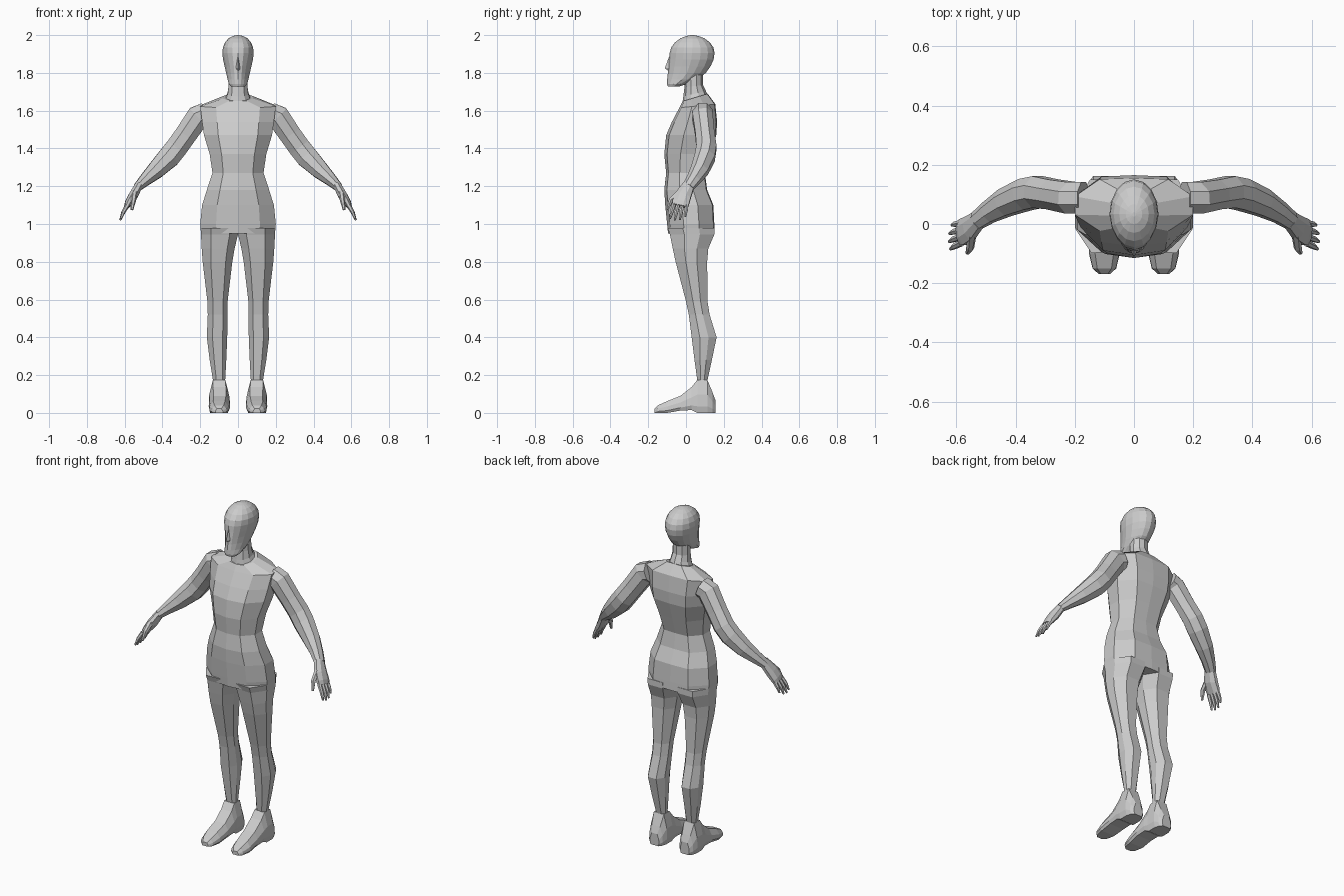
import bpy, bmesh
from math import cos, sin, pi
from mathutils import Vector


def loft(name, rings, cap=True, mirror=False):
    """Skin a list of equal-length point rings into a flat-shaded object."""
    bm = bmesh.new()
    rows = [[bm.verts.new(p) for p in r] for r in rings]
    n = len(rows[0])
    for a, b in zip(rows, rows[1:]):
        for i in range(n):
            j = (i + 1) % n
            bm.faces.new((a[i], a[j], b[j], b[i]))
    if cap:
        bm.faces.new(rows[0][::-1])
        bm.faces.new(rows[-1])
    bmesh.ops.recalc_face_normals(bm, faces=bm.faces)
    me = bpy.data.meshes.new(name)
    bm.to_mesh(me)
    bm.free()
    ob = bpy.data.objects.new(name, me)
    bpy.context.collection.objects.link(ob)
    if mirror:
        m = ob.modifiers.new("Mirror", 'MIRROR')
        m.use_axis = (True, False, False)
        m.use_mirror_merge = False
    return ob


def tube(name, path, n=8, mirror=True):
    """Loft along a path of (x, y, z, half width along y, half thickness)."""
    pts = [Vector(p[:3]) for p in path]
    rings = []
    for i, p in enumerate(path):
        d = (pts[min(i + 1, len(pts) - 1)] - pts[max(i - 1, 0)]).normalized()
        u = Vector((0, 1, 0))
        u = (u - d * u.dot(d)).normalized()
        v = d.cross(u)
        rings.append([pts[i] + u * p[3] * cos(2 * pi * (k + .5) / n) * 1.05
                      + v * p[4] * sin(2 * pi * (k + .5) / n) * 1.05 for k in range(n)])
    return loft(name, rings, mirror=mirror)


def torso_ring(z, w, yf, yb, tilt=0):
    m, h = (yf + yb) / 2, (yb - yf) / 2
    half = [(.58 * w, yf + .12 * h), (w, m - .3 * h), (w, m + .35 * h), (.58 * w, yb - .04 * h)]
    pts = [(0, yf)] + half + [(0, yb)] + [(-x, y) for x, y in reversed(half)]
    return [(x, y, z + tilt * (y - m)) for x, y in pts]


# torso, hips to collar
loft("torso", [torso_ring(*r) for r in [
    (.95, .195, -.095, .152), (1.0, .2, -.1, .15), (1.10, .19, -.11, .145),
    (1.18, .165, -.115, .112), (1.27, .135, -.105, .1), (1.37, .15, -.115, .13),
    (1.47, .18, -.105, .16), (1.54, .19, -.075, .165), (1.625, .2, -.035, .155, .1),
    (1.67, .08, -.018, .115, .3)]])


# legs
def leg_ring(z, x0, x1, yf, yb):
    c, w, m, h = (x0 + x1) / 2, (x1 - x0) / 2, (yf + yb) / 2, (yb - yf) / 2
    return [(c + w * a, m + h * b, z) for a, b in [
        (-.55, -.95), (.45, -1), (1, -.35), (1, .35), (.5, 1), (-.5, 1), (-1, .35), (-1, -.35)]]


loft("leg", [leg_ring(*r) for r in [
    (.98, 0, .198, -.098, .15), (.945, 0, .196, -.085, .15), (.87, .018, .192, -.07, .118),
    (.80, .03, .187, -.055, .112), (.59, .055, .162, .0, .114), (.52, .056, .16, .015, .125),
    (.40, .057, .165, .03, .162), (.28, .062, .15, .045, .137), (.17, .068, .132, .06, .113),
    (.13, .068, .132, .06, .113)]], mirror=True)


# feet, lofted from heel to toe
def foot_ring(y, x, w, top, sole=0):
    return [(x + w * a, y, sole + (top - sole) * b) for a, b in [
        (-.85, 0), (.85, 0), (1, .2), (.95, .55), (.6, 1), (-.6, 1), (-.95, .55), (-1, .2)]]


loft("foot", [foot_ring(*r) for r in [
    (.155, .1, .03, .07), (.14, .1, .045, .11), (.113, .1, .055, .175), (.06, .1, .055, .175),
    (.03, .098, .056, .137, .015), (-.03, .097, .055, .09, .012), (-.1, .1, .052, .062),
    (-.15, .1, .04, .04), (-.168, .1, .02, .022)]], mirror=True)

# arms
tube("arm", [
    (.17, .088, 1.585, .055, .06), (.21, .088, 1.57, .055, .064), (.275, .1, 1.475, .052, .06),
    (.325, .108, 1.405, .055, .06), (.365, .1, 1.355, .055, .06), (.435, .072, 1.285, .048, .048),
    (.49, .04, 1.235, .038, .034), (.532, .01, 1.195, .032, .023)])

# hands: palm, four fingers and a thumb
tube("palm", [
    (.525, .014, 1.205, .032, .022), (.555, -.015, 1.15, .044, .025),
    (.578, -.027, 1.115, .046, .02), (.588, -.032, 1.095, .042, .015)])
for i, length in enumerate([.9, 1.0, .97, .78]):
    o = -.034 + .0225 * i
    a = Vector((.582, -.03 + o, 1.105))
    b = a + (Vector((.624, -.046 + o * 1.2, 1.02)) - a) * length
    c = a.lerp(b, .55) + Vector((.003, 0, .002))
    tube("finger", [(*a, .011, .012), (*c, .010, .010), (*b, .005, .005)], n=6)
tube("thumb", [(.548, -.035, 1.165, .018, .016), (.553, -.08, 1.125, .013, .013),
               (.562, -.098, 1.075, .006, .007)], n=6)


# neck
def oval(z, w, yf, yb, n=16, pinch=0, tilt=0):
    m, h = (yf + yb) / 2, (yb - yf) / 2
    out = []
    for k in range(n):
        s, c = sin(2 * pi * k / n), cos(2 * pi * k / n)
        out.append((w * s * (1 - pinch * max(c, 0)), m - h * c, z - tilt * h * c))
    return out


loft("neck", [oval(z, w, f, b, 10, 0, t) for z, w, f, b, t in [
    (1.655, .072, -.02, .118, .3), (1.69, .058, -.014, .105, .25),
    (1.73, .052, -.008, .09, .1), (1.79, .05, -.01, .09, 0)]])

# head: narrow jaw rising to a rounded skull
loft("head", [oval(*r) for r in [
    (1.728, .036, -.096, -.035, 16, .1), (1.74, .048, -.1, .0, 16, .15),
    (1.765, .055, -.1, .06, 16, .2), (1.80, .063, -.096, .105, 16, .2),
    (1.835, .071, -.094, .13, 16, .2), (1.87, .079, -.09, .146, 16, .15),
    (1.905, .083, -.087, .151, 16, .08), (1.935, .08, -.078, .145, 16),
    (1.962, .069, -.058, .126, 16), (1.983, .05, -.03, .098, 16),
    (1.995, .028, .0, .067, 16), (2.0, .006, .025, .04, 16)]])

# nose wedge
loft("nose", [[(-w, -.08, z), (0, y, z), (w, -.08, z)] for z, w, y in [
    (1.885, .006, -.09), (1.825, .017, -.112), (1.812, .014, -.096)]])
